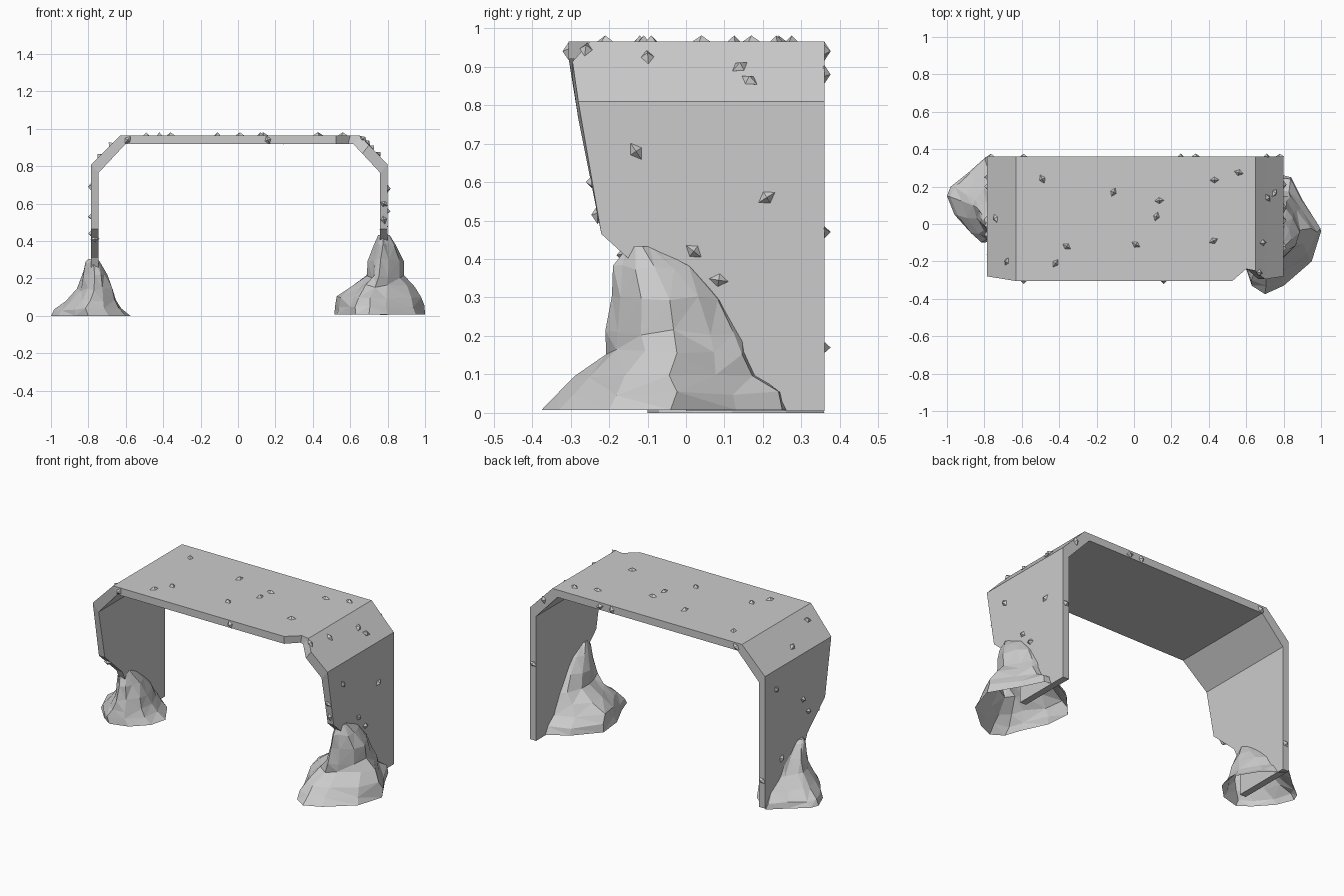
import bpy, bmesh, random
from mathutils import Vector, Matrix

random.seed(4)
if "Cube" in bpy.data.objects:
    bpy.data.objects.remove(bpy.data.objects["Cube"])


def make_material(name, value):
    mat = bpy.data.materials.new(name)
    mat.use_nodes = True
    colour = (value, value, value, 1)
    mat.diffuse_color = colour
    mat.node_tree.nodes["Principled BSDF"].inputs["Base Color"].default_value = colour
    return mat


grey = make_material("plain grey", 0.6)


def finish(name, bm, recalc=True):
    """Turn a bmesh into a flat shaded grey object."""
    if recalc:
        bmesh.ops.recalc_face_normals(bm, faces=bm.faces)
    mesh = bpy.data.meshes.new(name)
    bm.to_mesh(mesh)
    bm.free()
    mesh.materials.append(grey)
    obj = bpy.data.objects.new(name, mesh)
    bpy.context.collection.objects.link(obj)
    return obj


def bridge(bm, lower, upper):
    """Join two closed loops of equal length with quads."""
    count = len(lower)
    for i in range(count):
        j = (i + 1) % count
        bm.faces.new((lower[i], lower[j], upper[j], upper[i]))


# Bent arch panel: stations along the bend with outer xz, inner xz, front y
BACK = 0.36
leg_edge = [(0.005, 0.0), (0.2, 0.0), (0.31, -0.05), (0.465, -0.22)]


def leg_stations(outer, inner):
    return [((outer, z), (inner, z), front) for z, front in leg_edge]


stations = leg_stations(-0.785, -0.745)
stations += [
    ((-0.785, 0.81), (-0.745, 0.765), -0.28),
    ((-0.63, 0.965), (-0.6, 0.92), -0.305),
    ((0.525, 0.965), (0.525, 0.92), -0.305),
    ((0.60, 0.965), (0.59, 0.92), -0.24),
    ((0.65, 0.965), (0.615, 0.92), -0.25),
    ((0.70, 0.913), (0.665, 0.867), -0.295),
    ((0.80, 0.81), (0.76, 0.765), -0.28),
]
stations += reversed(leg_stations(0.80, 0.76))

bm = bmesh.new()
rings = []
for (ox, oz), (ix, iz), front in stations:
    corners = [(ox, front, oz), (ox, BACK, oz), (ix, BACK, iz), (ix, front, iz)]
    rings.append([bm.verts.new(c) for c in corners])
for a, b in zip(rings, rings[1:]):
    bridge(bm, a, b)
bm.faces.new(rings[0])
bm.faces.new(rings[-1])
finish("arch_panel", bm)


# Rocks: a base outline fitted into a shrinking box at each height, open below
def make_rock(name, outline, levels, jitter):
    xs, ys = [p[0] for p in outline], [p[1] for p in outline]
    x_low, y_low = min(xs), min(ys)
    width, depth = max(xs) - x_low, max(ys) - y_low
    bm = bmesh.new()
    loops = []
    for k, (z, x0, x1, y0, y1) in enumerate(levels):
        loop = []
        for x, y in outline:
            u, v = (x - x_low) / width, (y - y_low) / depth
            point = Vector((x0 + u * (x1 - x0), y0 + v * (y1 - y0), z))
            if 0 < k < len(levels) - 1:
                point += Vector([random.uniform(-jitter, jitter) for _ in range(3)])
            loop.append(bm.verts.new(point))
        loops.append(loop)
    for a, b in zip(loops, loops[1:]):
        bridge(bm, a, b)
    bm.faces.new(loops[-1])
    bmesh.ops.triangulate(bm, faces=bm.faces[:])
    finish(name, bm)


make_rock("left_rock",
          [(0.60, -0.24), (0.63, -0.33), (0.7, -0.375), (0.8, -0.33), (0.95, -0.2),
           (1.0, -0.04), (0.9, 0.13), (0.84, 0.25), (0.76, 0.27), (0.64, 0.2),
           (0.515, 0.06), (0.53, -0.09)],
          [(0.008, 0.515, 1.0, -0.375, 0.27), (0.05, 0.52, 0.99, -0.335, 0.255),
           (0.1, 0.535, 0.98, -0.29, 0.185), (0.16, 0.6, 0.94, -0.215, 0.16),
           (0.21, 0.68, 0.89, -0.21, 0.14), (0.3, 0.695, 0.88, -0.195, 0.085),
           (0.38, 0.72, 0.85, -0.185, 0.01), (0.433, 0.75, 0.81, -0.15, -0.08)],
          0.008)

make_rock("right_rock",
          [(-0.8, -0.1), (-0.69, -0.07), (-0.6, 0.02), (-0.575, 0.12), (-0.66, 0.26),
           (-0.79, 0.36), (-0.88, 0.28), (-0.98, 0.2), (-1.0, 0.15), (-0.96, 0.05),
           (-0.87, -0.05)],
          [(0.0, -1.0, -0.575, -0.1, 0.36), (0.035, -0.98, -0.62, -0.1, 0.35),
           (0.08, -0.92, -0.65, -0.09, 0.3), (0.14, -0.86, -0.665, -0.07, 0.24),
           (0.22, -0.835, -0.7, -0.05, 0.16), (0.285, -0.815, -0.735, -0.03, 0.08),
           (0.303, -0.8, -0.755, -0.01, 0.05)],
          0.007)


# Small diamond studs scattered over the panel
studs = bmesh.new()


def add_stud(position, normal):
    turn = Vector(normal).to_track_quat("Z", "Y").to_matrix().to_4x4()
    spin = Matrix.Rotation(random.uniform(0, 3), 4, "Z")
    size = Matrix.Diagonal((0.025, 0.017, 0.016, 1))
    bmesh.ops.create_uvsphere(studs, u_segments=4, v_segments=2, radius=1,
                              matrix=Matrix.Translation(position) @ turn @ spin @ size)


# Studs on the top
for x, y in [(-0.49, 0.24), (-0.36, -0.12), (-0.42, -0.21), (-0.11, 0.17), (0.12, 0.04),
             (0.135, 0.125), (0.01, -0.11), (0.43, 0.235), (0.56, 0.275), (0.425, -0.09)]:
    add_stud((x, y, 0.965), (0, 0, 1))

# Studs on the two sloping shoulders
for x, y in [(-0.74, 0.03), (-0.68, -0.2)]:
    add_stud((x, y, 0.965 + (x + 0.63)), (-1, 0, 1))
for x, y in [(0.75, 0.165), (0.715, 0.14), (0.69, -0.1), (0.67, -0.26)]:
    add_stud((x, y, 0.965 - (x - 0.65)), (1, 0, 1))

# Studs on the outsides of the legs
for y, z in [(-0.13, 0.68), (0.21, 0.56), (0.02, 0.42), (0.085, 0.345)]:
    add_stud((0.80, y, z), (1, 0, 0))
for y, z in [(0.25, 0.69), (-0.01, 0.53), (-0.06, 0.44), (0.2, 0.25)]:
    add_stud((-0.785, y, z), (-1, 0, 0))

# Studs on the back and front edges
for x, z in [(-0.765, 0.17), (-0.59, 0.94), (0.25, 0.94), (0.33, 0.94), (0.71, 0.88), (0.78, 0.47)]:
    add_stud((x, BACK, z), (0, 1, 0))
for x, y, z in [(-0.59, -0.305, 0.94), (0.16, -0.305, 0.94), (0.78, -0.245, 0.6),
                (0.78, -0.23, 0.515), (-0.765, -0.165, 0.41)]:
    add_stud((x, y, z), (0, -1, 0))
finish("studs", studs, recalc=False)
